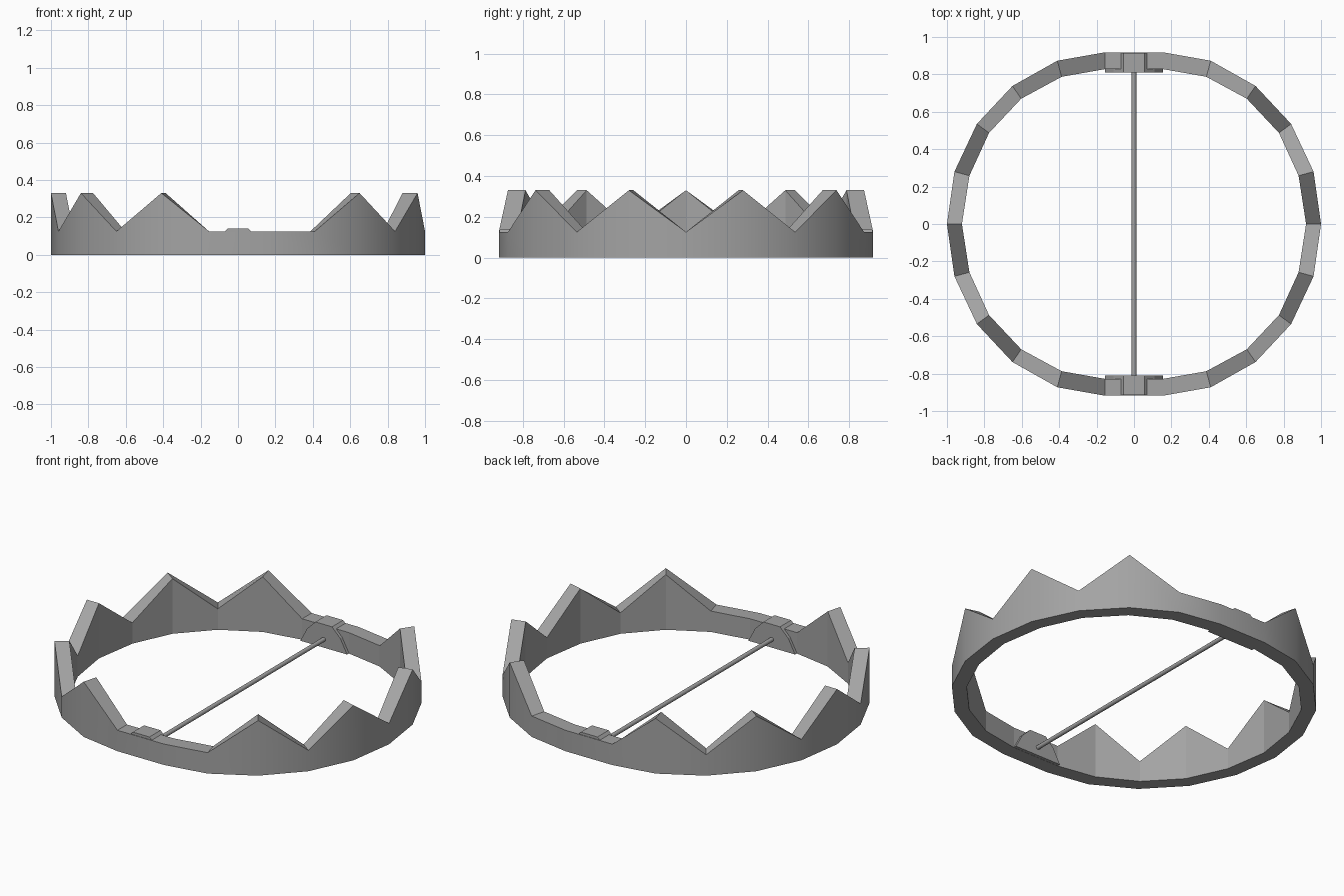
import bpy, bmesh, math

if "Cube" in bpy.data.objects:
    bpy.data.objects.remove(bpy.data.objects["Cube"], do_unlink=True)

metal = bpy.data.materials.new("grey_metal")
metal.use_nodes = True
colour = (0.37, 0.37, 0.37, 1)
metal.diffuse_color = colour
metal.node_tree.nodes["Principled BSDF"].inputs["Base Color"].default_value = colour


def make_object(name, bm):
    bmesh.ops.recalc_face_normals(bm, faces=bm.faces)
    mesh = bpy.data.meshes.new(name)
    bm.to_mesh(mesh)
    bm.free()
    mesh.materials.append(metal)
    obj = bpy.data.objects.new(name, mesh)
    bpy.context.collection.objects.link(obj)
    return obj


# Toothed ring: quarter outlines from the hinge to the side, mirrored all round
LOW, HIGH = 0.125, 0.33
outer = [(0.155, 0.918), (0.41, 0.873), (0.65, 0.738), (0.84, 0.535), (0.96, 0.28), (1.0, 0.0)]
inner = [(0.155, 0.828), (0.387, 0.787), (0.603, 0.67), (0.775, 0.487), (0.88, 0.258), (0.92, 0.0)]


def full_loop(quarter):
    half = quarter + [(x, -y) for x, y in reversed(quarter[:-1])]
    return half + [(-x, y) for x, y in reversed(half)]


# Teeth alternate so that the two jaws interlock
right_jaw = [HIGH if k in (2, 4, 6, 8) else LOW for k in range(11)]
left_jaw = [HIGH if k % 2 else LOW for k in range(11)]
heights = right_jaw + left_jaw[::-1]

bm = bmesh.new()
sections = []
for (ox, oy), (ix, iy), h in zip(full_loop(outer), full_loop(inner), heights):
    corners = [(ox, oy, 0), (ox, oy, h), (ix, iy, h), (ix, iy, 0)]
    sections.append([bm.verts.new(c) for c in corners])
for i, a in enumerate(sections):
    b = sections[(i + 1) % len(sections)]
    for j in range(4):
        k = (j + 1) % 4
        face = bm.faces.new((a[j], b[j], b[k], a[k]))
        face.smooth = j == 0  # only the outer wall is rounded
make_object("toothed_ring", bm)


# Hinge brackets: chamfered profile pushed through the ring at each end
profile = [(-0.155, 0), (-0.11, 0.085), (-0.055, 0.14),
           (0.055, 0.14), (0.11, 0.085), (0.155, 0)]
for name, side in (("front_bracket", -1), ("back_bracket", 1)):
    bm = bmesh.new()
    near = [bm.verts.new((x, side * 0.81, z + 0.001 * (z == 0))) for x, z in profile]
    face = bm.faces.new(near)
    result = bmesh.ops.extrude_face_region(bm, geom=[face], use_keep_orig=True)
    moved = [g for g in result["geom"] if isinstance(g, bmesh.types.BMVert)]
    bmesh.ops.translate(bm, verts=moved, vec=(0, side * 0.105, 0))
    make_object(name, bm)

# Hinge rod between the brackets
bpy.ops.mesh.primitive_cylinder_add(vertices=12, radius=0.0125, depth=1.63,
                                    location=(0, 0, 0.05), rotation=(math.pi / 2, 0, 0))
rod = bpy.context.object
rod.name = "hinge_rod"
rod.data.materials.append(metal)
bpy.ops.object.shade_smooth_by_angle(angle=math.radians(40))
